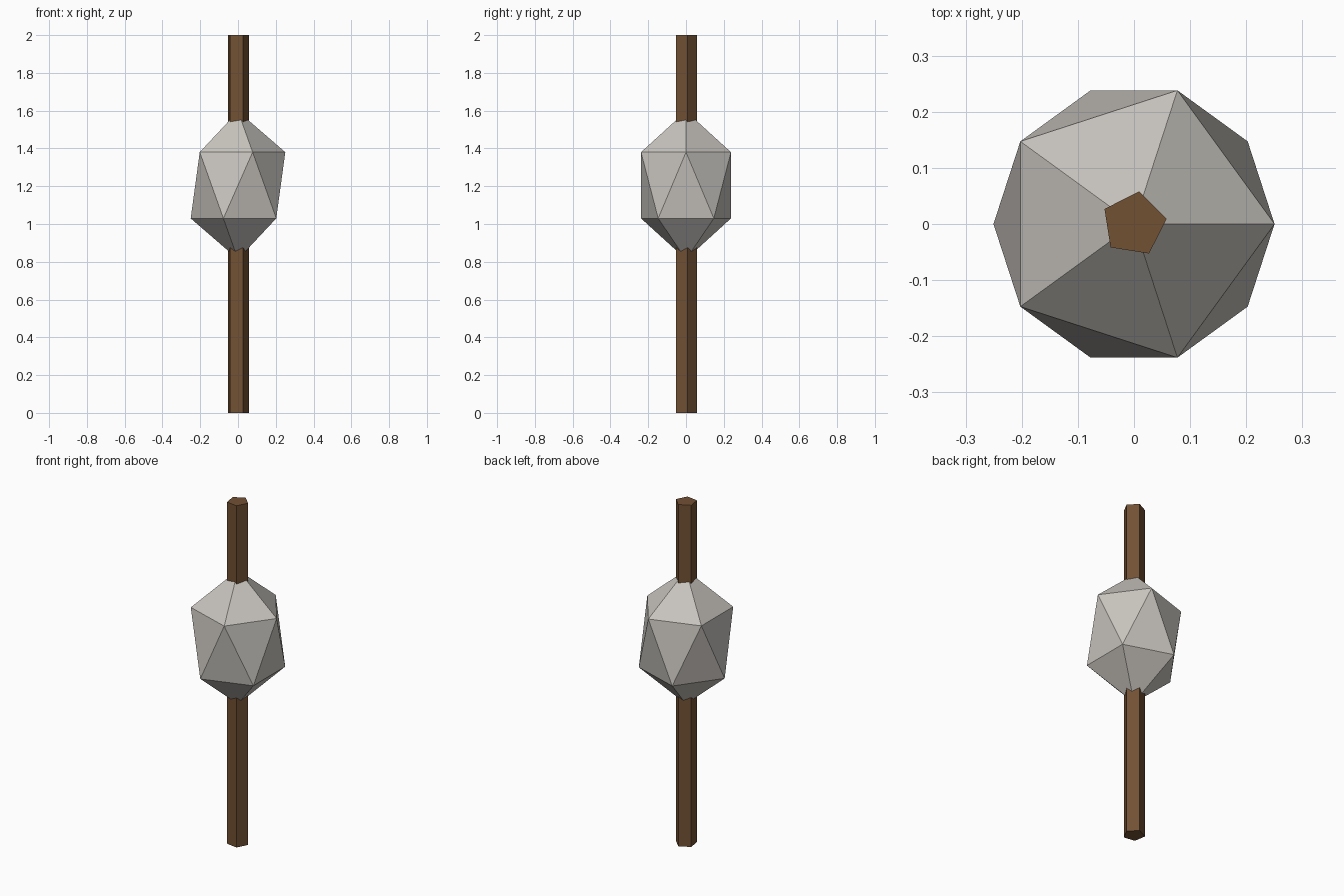
import bpy
import math

cube = bpy.data.objects.get("Cube")
if cube:
    bpy.data.objects.remove(cube, do_unlink=True)


def make_material(name, rgb):
    mat = bpy.data.materials.new(name)
    mat.use_nodes = True
    color = (*rgb, 1.0)
    mat.diffuse_color = color
    mat.node_tree.nodes["Principled BSDF"].inputs["Base Color"].default_value = color
    return mat


def finish(name, mat):
    obj = bpy.context.object
    obj.name = name
    obj.data.name = name
    obj.data.materials.append(mat)
    bpy.ops.object.transform_apply(location=False, rotation=True, scale=True)
    bpy.ops.object.shade_flat()


wood = make_material("brown wood", (0.168, 0.082, 0.034))
stone = make_material("pale grey stone", (0.578, 0.552, 0.515))

# Five-sided wooden shaft, full height
bpy.ops.mesh.primitive_cylinder_add(vertices=5, radius=0.059, depth=2.0,
                                    location=(0, 0, 1.0),
                                    rotation=(0, 0, math.radians(-9)))
finish("shaft", wood)

# Stretched twenty-sided stone pierced by the shaft
bpy.ops.mesh.primitive_ico_sphere_add(subdivisions=1, radius=0.28,
                                      location=(0, 0, 1.205))
bpy.context.object.scale.z = 1.4
finish("stone_head", stone)
